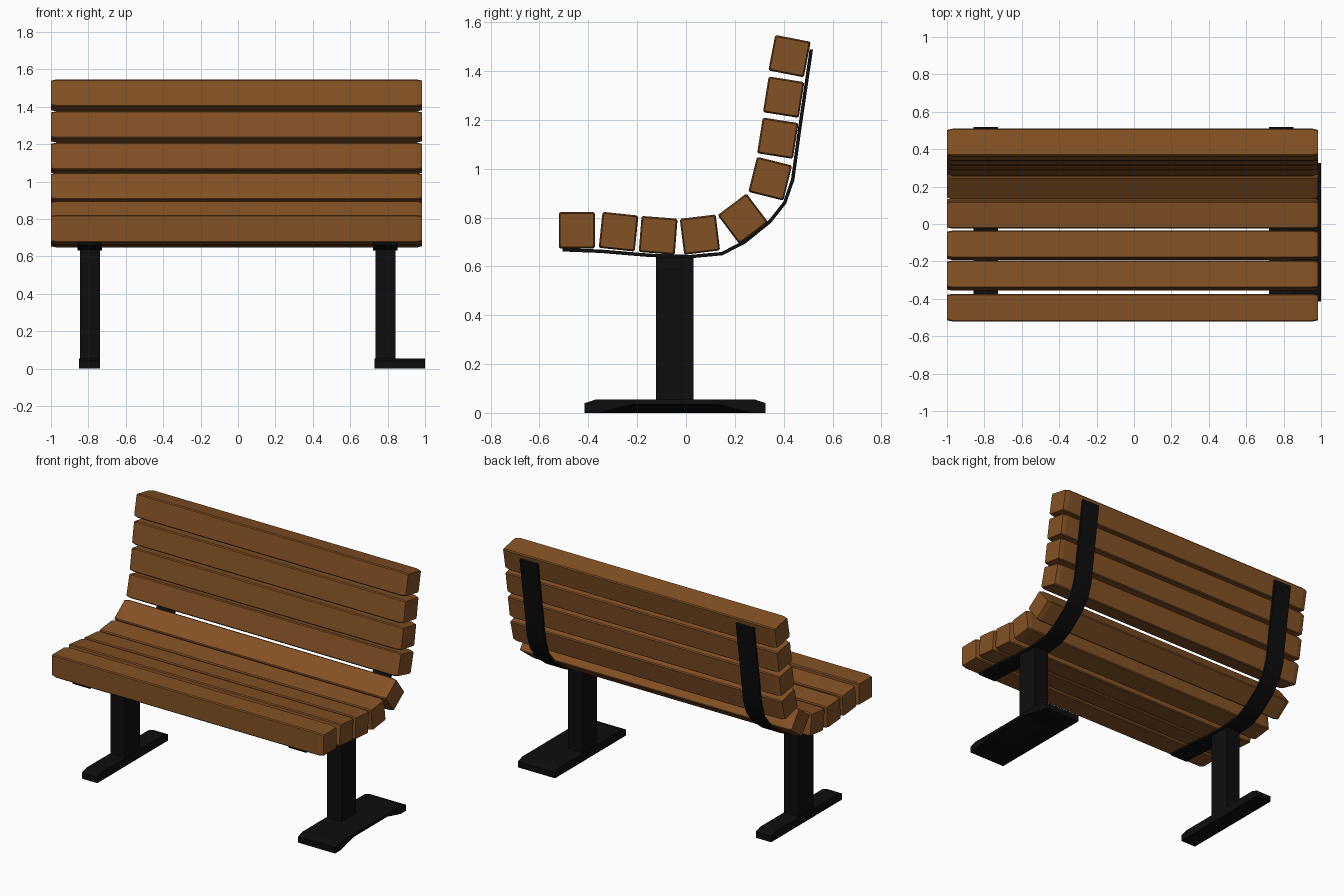
import bpy
import bmesh
from math import radians
from mathutils import Matrix, Vector

cube = bpy.data.objects.get("Cube")
if cube:
    bpy.data.objects.remove(cube, do_unlink=True)


def make_material(name, color):
    mat = bpy.data.materials.new(name)
    mat.use_nodes = True
    mat.diffuse_color = color
    mat.node_tree.nodes["Principled BSDF"].inputs["Base Color"].default_value = color
    return mat


wood = make_material("brown wood", (0.23, 0.083, 0.018, 1))
metal = make_material("black metal", (0.004, 0.004, 0.004, 1))


def loft(name, sections, mat):
    """Skin a closed solid through matching rings of points."""
    bm = bmesh.new()
    rings = [[bm.verts.new(p) for p in ring] for ring in sections]
    n = len(rings[0])
    for a, b in zip(rings, rings[1:]):
        for i in range(n):
            j = (i + 1) % n
            bm.faces.new((a[i], a[j], b[j], b[i]))
    bm.faces.new(rings[0])
    bm.faces.new(rings[-1])
    bmesh.ops.recalc_face_normals(bm, faces=bm.faces)
    mesh = bpy.data.meshes.new(name)
    bm.to_mesh(mesh)
    bm.free()
    mesh.materials.append(mat)
    obj = bpy.data.objects.new(name, mesh)
    bpy.context.collection.objects.link(obj)
    return obj


def rect(x, y0, y1, z0, z1):
    return [(x, y0, z0), (x, y1, z0), (x, y1, z1), (x, y0, z1)]


# Wooden slats: centre y, centre z, tilt in degrees
slats = [(-0.447, 0.748, 0), (-0.276, 0.742, -6), (-0.114, 0.727, -4.5),
         (0.057, 0.73, 7), (0.233, 0.795, 37), (0.345, 0.959, -14),
         (0.376, 1.125, -9), (0.40, 1.293, -9), (0.424, 1.461, -11)]
h = 0.074
c = 0.006
octagon = [(-h + c, -h), (h - c, -h), (h, -h + c), (h, h - c),
           (h - c, h), (-h + c, h), (-h, h - c), (-h, -h + c)]
for i, (y, z, tilt) in enumerate(slats):
    place = Matrix.Translation((0, y, z)) @ Matrix.Rotation(radians(tilt), 4, 'X')
    # slightly tapered ends
    rings = [[place @ Vector((x, s * u, s * v)) for u, v in octagon]
             for x, s in ((-1, 0.92), (-0.97, 1), (0.955, 1), (0.985, 0.92))]
    part = "seat" if i < 5 else "back"
    loft(f"{part}_slat_{i + 1}", rings, wood)

# Bent straps carrying the slats
path = [Vector((0, y, z)) for y, z in (
    (-0.506, 0.668), (-0.35, 0.662), (-0.147, 0.645), (0.016, 0.64),
    (0.147, 0.652), (0.24, 0.70), (0.343, 0.783), (0.404, 0.86),
    (0.437, 0.955), (0.465, 1.16), (0.513, 1.488))]
for side, x in (("right", -0.792), ("left", 0.788)):
    rings = []
    for i, p in enumerate(path):
        along = path[min(i + 1, len(path) - 1)] - path[max(i - 1, 0)]
        normal = Vector((0, -along.z, along.y)).normalized() * 0.007
        wide = Vector((0.065, 0, 0))
        mid = p + Vector((x, 0, 0))
        rings.append([mid - wide - normal, mid + wide - normal,
                      mid + wide + normal, mid - wide + normal])
    strap = loft(f"{side}_strap", rings, metal)
    bpy.context.view_layer.objects.active = strap
    strap.select_set(True)
    bpy.ops.object.shade_smooth_by_angle(angle=radians(35))
    strap.select_set(False)

    # Upright post
    loft(f"{side}_post", [rect(x - 0.053, -0.122, 0.03, 0.02, 0.643),
                          rect(x + 0.053, -0.122, 0.03, 0.02, 0.643)], metal)


def foot_ring(x, arch):
    """Foot outline with sloped end tops and an optional arched underside."""
    top = [(0.325, 0.04), (0.28, 0.055), (-0.37, 0.055), (-0.415, 0.04)]
    under = [(-0.415, 0), (-0.36, 0), (-0.22, arch), (0.13, arch), (0.27, 0), (0.325, 0)]
    return [(x, y, z) for y, z in top + under]


# Floor feet, the left one flared outwards
loft("right_foot", [foot_ring(-0.85, 0), foot_ring(-0.738, 0)], metal)
loft("left_foot", [foot_ring(0.73, 0), foot_ring(0.845, 0), foot_ring(1.0, 0.035)], metal)
